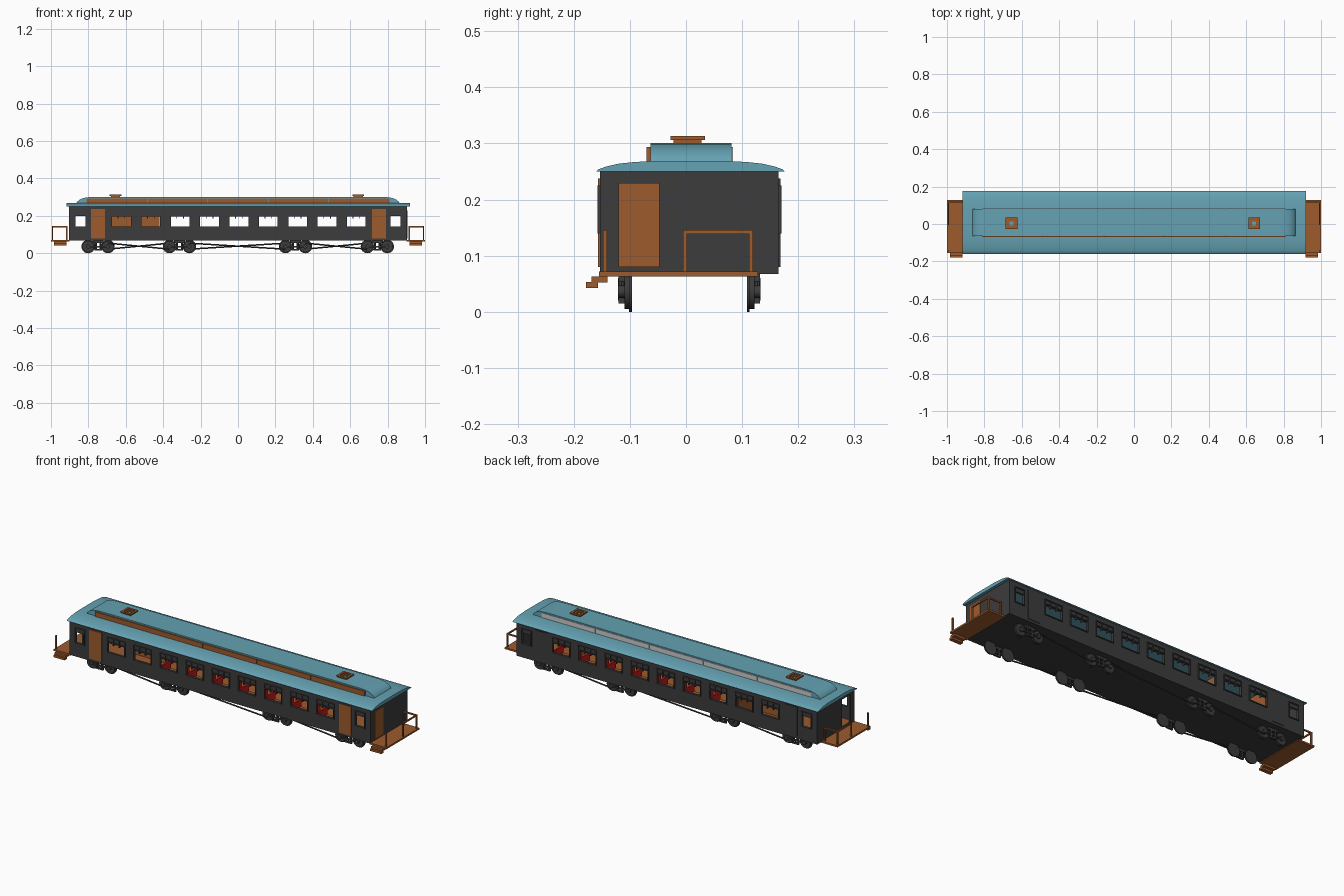
import bpy, bmesh, math
from mathutils import Matrix, Vector

if "Cube" in bpy.data.objects:
    bpy.data.objects.remove(bpy.data.objects["Cube"])

CY = 0.006  # centre line of the carriage body


def mat(name, c):
    m = bpy.data.materials.new(name)
    m.diffuse_color = (*c, 1)
    m.use_nodes = True
    m.node_tree.nodes["Principled BSDF"].inputs["Base Color"].default_value = m.diffuse_color
    return m


DARK = mat("dark_grey", (0.045, 0.045, 0.045))
WOOD = mat("wood", (0.34, 0.105, 0.027))
BLUE = mat("blue_roof", (0.13, 0.36, 0.45))
RED = mat("red", (0.6, 0.01, 0.01))


def finish(name, bm, m, smooth=False):
    bmesh.ops.recalc_face_normals(bm, faces=bm.faces)
    me = bpy.data.meshes.new(name)
    bm.to_mesh(me)
    bm.free()
    ob = bpy.data.objects.new(name, me)
    bpy.context.collection.objects.link(ob)
    if m:
        me.materials.append(m)
    if smooth:
        bpy.ops.object.select_all(action='DESELECT')
        ob.select_set(True)
        bpy.context.view_layer.objects.active = ob
        bpy.ops.object.shade_smooth_by_angle(angle=math.radians(35))
    return ob


def add_box(bm, x0, x1, y0, y1, z0, z1):
    bmesh.ops.create_cube(bm, size=1, matrix=Matrix.Translation(
        ((x0 + x1) / 2, (y0 + y1) / 2, (z0 + z1) / 2)) @ Matrix.Diagonal(
        (x1 - x0, y1 - y0, z1 - z0, 1)))


def boxes(name, m, *dims):
    bm = bmesh.new()
    for d in dims:
        add_box(bm, *d)
    return finish(name, bm, m)


def add_disc(bm, x, y, z, r, depth, seg=20):
    bmesh.ops.create_cone(bm, cap_ends=True, segments=seg, radius1=r, radius2=r, depth=depth,
                          matrix=Matrix.Translation((x, y, z)) @ Matrix.Rotation(math.pi / 2, 4, 'X'))


def add_rod(bm, a, b, r, seg=8):
    a, b = Vector(a), Vector(b)
    d = b - a
    bmesh.ops.create_cone(bm, cap_ends=True, segments=seg, radius1=r, radius2=r, depth=d.length,
                          matrix=Matrix.Translation((a + b) / 2) @ d.to_track_quat('Z', 'Y').to_matrix().to_4x4())


def extrude(name, m, pts, vec):
    bm = bmesh.new()
    f = bm.faces.new([bm.verts.new(p) for p in pts])
    r = bmesh.ops.extrude_face_region(bm, geom=[f])
    bmesh.ops.translate(bm, vec=vec, verts=[v for v in r["geom"] if isinstance(v, bmesh.types.BMVert)])
    # extrude_face_region keeps the source face as the closing cap
    if f.is_valid is False:
        bmesh.ops.holes_fill(bm, edges=bm.edges)
    return finish(name, bm, m, True)


# side walls with nine main windows and two end windows
centres = [-0.623 + 0.157 * i for i in range(9)]
wins = [(-0.868, -0.815)] + [(c - 0.05, c + 0.05) for c in centres] + [(0.815, 0.868)]


def side_wall(name, y0, y1, yo):
    bm = bmesh.new()
    add_box(bm, -0.904, 0.904, y0, y1, 0.07, 0.143)
    add_box(bm, -0.904, 0.904, y0, y1, 0.2, 0.252)
    x = -0.904
    for a, b in wins + [(0.904, 0.904)]:
        add_box(bm, x, a, y0, y1, 0.143, 0.2)
        x = b
    finish(name, bm, DARK)
    # raised window frames
    fr = []
    for a, b in wins:
        lo, hi = min(yo, y0), max(yo, y1)
        for xx in (a - 0.004, b):
            fr.append((xx, xx + 0.004, lo, hi, 0.14, 0.225))
        fr.append((a - 0.004, b + 0.004, lo, hi, 0.14, 0.144))
        fr.append((a - 0.004, b + 0.004, lo, hi, 0.221, 0.225))
        if b - a > 0.08:
            for xx in (a + 0.03, b - 0.034):
                fr.append((xx, xx + 0.004, lo, hi, 0.185, 0.225))
            fr.append((a, b, lo, hi, 0.196, 0.201))
    boxes(name + "_window_frames", DARK, *fr)


side_wall("front_wall", -0.153, -0.144, -0.158)
side_wall("back_wall", 0.156, 0.165, 0.17)

# end walls: doorway in both ends, closed door on the right
for s, side in ((-1, "left"), (1, "right")):
    x0, x1 = sorted((s * 0.895, s * 0.904))
    boxes(side + "_end_wall", DARK,
          (x0, x1, -0.153, -0.12, 0.07, 0.252), (x0, x1, -0.047, 0.165, 0.07, 0.252),
          (x0, x1, -0.12, -0.047, 0.23, 0.252), (x0, x1, -0.12, -0.047, 0.07, 0.08))
boxes("end_door", WOOD, (0.897, 0.907, -0.12, -0.047, 0.08, 0.23))
boxes("side_doors", WOOD, *[(x - 0.037, x + 0.037, -0.157, -0.143, 0.08, 0.238) for x in (-0.748, 0.753)])
boxes("back_door_panels", DARK, *[(x - 0.037, x + 0.037, 0.155, 0.168, 0.08, 0.238) for x in (-0.748, 0.753)])
boxes("underfloor", DARK, (-0.904, 0.904, -0.153, 0.165, 0.067, 0.073))
boxes("floor", WOOD, (-0.895, 0.895, -0.144, 0.156, 0.073, 0.077))

# interior compartment and seats
boxes("compartment_walls", WOOD,
      (-0.69, -0.42, 0.02, 0.026, 0.077, 0.25), (-0.69, -0.684, 0.02, 0.156, 0.077, 0.25),
      (-0.426, -0.42, 0.02, 0.156, 0.077, 0.25))
seat_base, seat_back = [], []
for i, c in enumerate(centres[2:]):
    for y0, y1 in ((-0.14, -0.06), (0.07, 0.15)):
        for s in (-1, 1):
            xc = c + s * 0.035
            seat_base.append((xc - 0.022, xc + 0.022, y0, y1, 0.077, 0.105))
            xb = xc + s * 0.022
            seat_back.append((xb - 0.004, xb + 0.004, y0, y1, 0.077, 0.145))
boxes("seat", WOOD, *seat_base)
boxes("seat_back", RED, *seat_back)

# curved main roof
half = [(0.168, 0.25), (0.164, 0.254), (0.15, 0.259), (0.128, 0.264), (0.1, 0.267), (0.06, 0.269)]
prof = [(0.008 + y, z) for y, z in half] + [(0.008 - y, z) for y, z in reversed(half)]
extrude("roof", BLUE, [(-0.917, y, z) for y, z in prof], (1.836, 0, 0))

# raised upper roof with rounded ends
half = [(0.865, 0.265), (0.86, 0.275), (0.848, 0.286), (0.828, 0.295), (0.805, 0.299), (0.78, 0.301)]
prof = half + [(-x, z) for x, z in reversed(half)]
extrude("upper_roof", BLUE, [(x, -0.063, z) for x, z in prof], (0, 0.144, 0))

# upper side panels, wood at the front and plain at the back, split by thin battens
n, step = 5, 1.62 / 5
for nm, m, y0, y1 in (("upper_front_panel", WOOD, -0.070, -0.06), ("upper_back_panel", None, 0.078, 0.084)):
    boxes(nm, m, *[(-0.81 + i * step + 0.001, -0.81 + (i + 1) * step - 0.001, y0, y1, 0.266, 0.294)
                   for i in range(n)])

# square roof vents
for x in (-0.655, 0.642):
    d = []
    for r, t, z0, z1 in ((0.025, 0.014, 0.298, 0.307), (0.031, 0.011, 0.306, 0.313)):
        yc = 0.003
        d += [(x - r, x + r, yc - r, yc - r + t, z0, z1), (x - r, x + r, yc + r - t, yc + r, z0, z1),
              (x - r, x - r + t, yc - r + t, yc + r - t, z0, z1), (x + r - t, x + r, yc - r + t, yc + r - t, z0, z1)]
    boxes("roof_vent", WOOD, *d)

# end platforms with railings and steps
for s in (-1, 1):
    def bx(a, b, *r):
        return (min(s * a, s * b), max(s * a, s * b), *r)
    boxes("platform", WOOD, bx(0.9, 1.0, -0.155, 0.128, 0.063, 0.072))
    boxes("railing", WOOD,
          bx(0.988, 0.995, -0.005, 0.002, 0.07, 0.146), bx(0.988, 0.995, 0.112, 0.119, 0.07, 0.146),
          bx(0.912, 0.919, 0.112, 0.119, 0.07, 0.146), bx(0.988, 0.995, 0.002, 0.112, 0.139, 0.146),
          bx(0.919, 0.988, 0.112, 0.119, 0.139, 0.146), bx(0.988, 0.995, -0.148, -0.141, 0.07, 0.146))
    boxes("steps", WOOD, bx(0.918, 0.985, -0.168, -0.14, 0.052, 0.063),
          bx(0.918, 0.985, -0.178, -0.157, 0.042, 0.053))

# wheel trucks on both sides
trucks = [-0.748, -0.313, 0.307, 0.745]
for s in (-1, 1):
    bm, fr = bmesh.new(), bmesh.new()
    for t in trucks:
        for dx in (-0.053, 0.053):
            add_disc(bm, t + dx, CY + s * 0.105, 0.036, 0.036, 0.005, 24)
            add_disc(bm, t + dx, CY + s * 0.111, 0.036, 0.031, 0.01, 24)
            add_disc(fr, t + dx, CY + s * 0.12, 0.036, 0.011, 0.014, 12)
        y0, y1 = sorted((CY + s * 0.116, CY + s * 0.126))
        add_box(fr, t - 0.055, t + 0.055, y0, y1, 0.031, 0.038)
        add_box(fr, t - 0.02, t + 0.02, y0, y1, 0.015, 0.024)
        add_box(fr, t - 0.03, t + 0.03, y0, y1, 0.054, 0.068)
        for dx in (-0.013, 0.013):
            add_rod(fr, (t + dx, CY + s * 0.121, 0.02), (t + dx, CY + s * 0.121, 0.06), 0.006)
    finish("wheels", bm, DARK, True)
    finish("truck_frames", fr, DARK, True)
    # sloping rods between the trucks, opposite slope on each side
    rb = bmesh.new()
    y = CY + s * 0.12
    for a, b in zip(trucks, trucks[1:]):
        add_rod(rb, (a + 0.055, y, 0.038 - s * 0.016), (b - 0.055, y, 0.038 + s * 0.016), 0.004)
    finish("tie_rods", rb, DARK, True)
